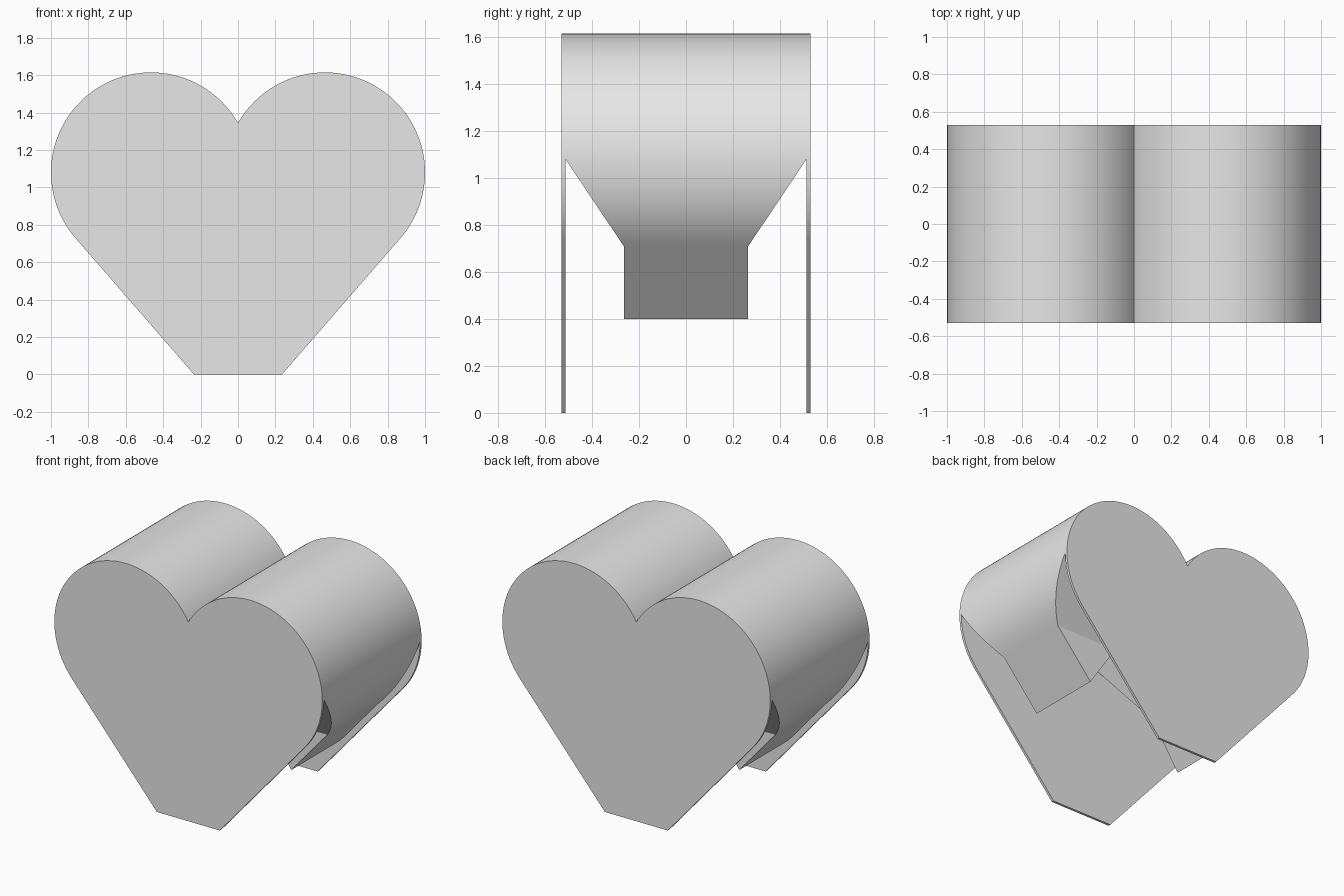
import bpy, bmesh, math

if "Cube" in bpy.data.objects:
    bpy.data.objects.remove(bpy.data.objects["Cube"])

grey = bpy.data.materials.new("plain_grey")
grey.diffuse_color = (0.8, 0.8, 0.8, 1)
grey.use_nodes = True
grey.node_tree.nodes["Principled BSDF"].inputs["Base Color"].default_value = grey.diffuse_color


def prism(name, outline, a, b, axis):
    """Extrude a closed 2D outline (u, z) from a to b along 'x' or 'y'."""
    bm = bmesh.new()
    place = (lambda u, z, d: (d, u, z)) if axis == "x" else (lambda u, z, d: (u, d, z))
    face = bm.faces.new([bm.verts.new(place(u, z, a)) for u, z in outline])
    new = bmesh.ops.extrude_face_region(bm, geom=[face])["geom"]
    shift = place(0, 0, b - a)
    bmesh.ops.translate(bm, vec=shift, verts=[v for v in new if isinstance(v, bmesh.types.BMVert)])
    bmesh.ops.recalc_face_normals(bm, faces=bm.faces)
    mesh = bpy.data.meshes.new(name)
    bm.to_mesh(mesh)
    bm.free()
    mesh.materials.append(grey)
    obj = bpy.data.objects.new(name, mesh)
    bpy.context.collection.objects.link(obj)
    return obj


def cut(target, cutter):
    mod = target.modifiers.new("cut", "BOOLEAN")
    mod.operation, mod.solver, mod.object = "DIFFERENCE", "EXACT", cutter
    bpy.context.view_layer.objects.active = target
    bpy.ops.object.modifier_apply(modifier=mod.name)
    bpy.data.objects.remove(cutter)


# Heart outline: round lobes, straight flanks tangent to them, flat foot
CX, CZ, R, FOOT = 0.465, 1.08, 0.535, 0.235
DEPTH, INNER, LEG = 0.53, 0.513, 0.265
vx, vz = FOOT - CX, -CZ
start = math.atan2(vz, vx) + math.acos(R / math.hypot(vx, vz))
end = math.acos(-CX / R)
N = 64
lobe = [(CX + R * math.cos(start + (end - start) * i / N),
         CZ + R * math.sin(start + (end - start) * i / N)) for i in range(N)]
right = [(FOOT, 0)] + lobe
notch = [(0, CZ + math.sqrt(R * R - CX * CX))]
outline = right + notch + [(-x, z) for x, z in reversed(right)]
heart = prism("heart_body", outline, -DEPTH, DEPTH, "y")

# Pointed arch under the middle, leaving two legs that end in sharp tips
tx, tz = lobe[0]
tip = FOOT + 0.4 * (tx - FOOT) / tz
arch = [(-1.2, -0.1), (1.2, -0.1), (1.2, 0.4), (tip, 0.4),
        (0, 0.4 + 1.51 * tip), (-tip, 0.4), (-1.2, 0.4)]
cut(heart, prism("arch_cutter", arch, -INNER, INNER, "y"))

# Slots that separate the legs from the thin front and back panels
for s in (-1, 1):
    slot = [(s * LEG, -0.1), (s * INNER, -0.1), (s * INNER, 1.08), (s * LEG, 0.71)]
    cut(heart, prism("slot_cutter", slot, -1.2, 1.2, "x"))

# Smooth lobes, sharp edges elsewhere
bpy.ops.object.select_all(action="DESELECT")
heart.select_set(True)
bpy.context.view_layer.objects.active = heart
bpy.ops.object.shade_smooth_by_angle(angle=math.radians(30))
